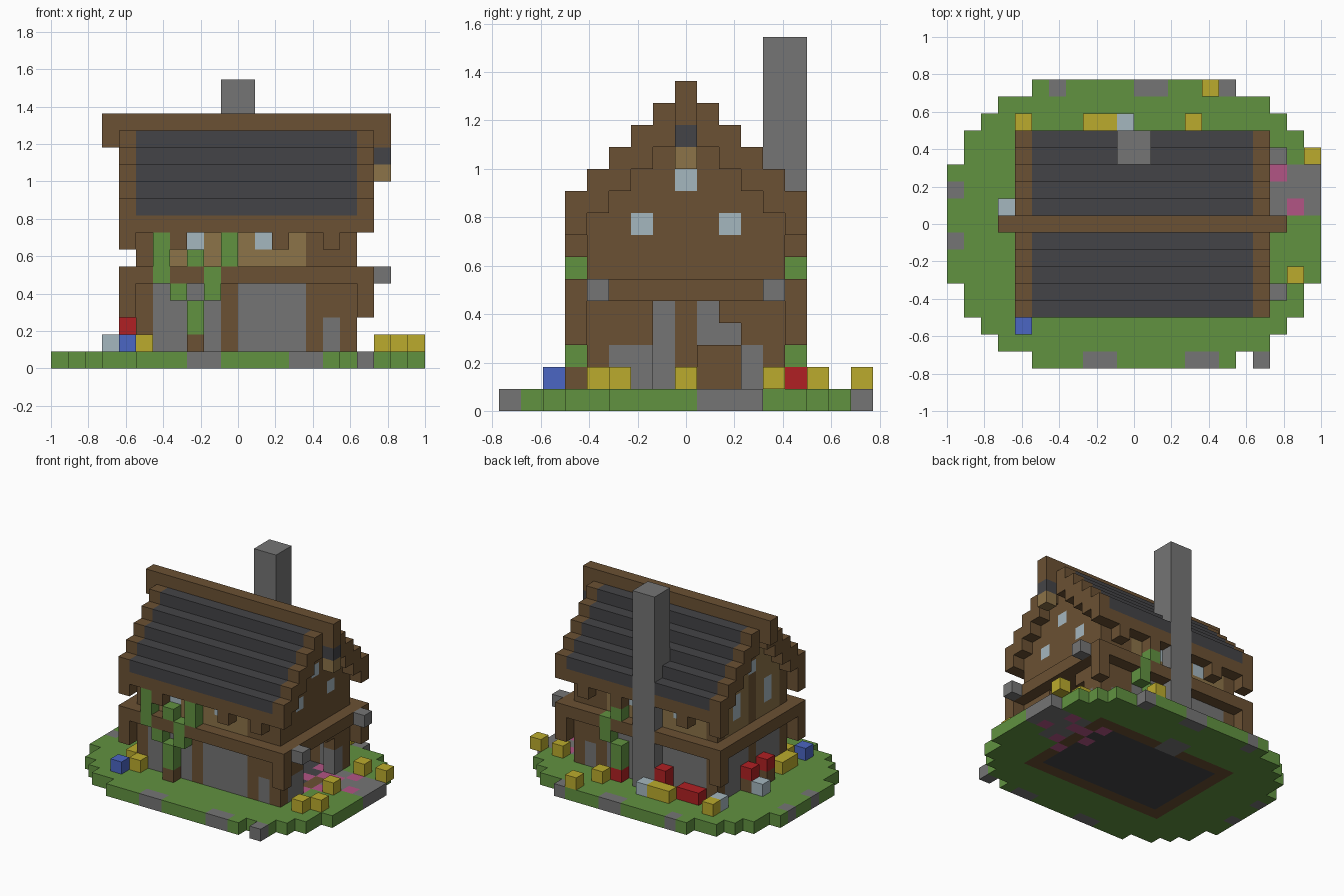
import bpy
import bmesh
from mathutils import Vector

if "Cube" in bpy.data.objects:
    bpy.data.objects.remove(bpy.data.objects["Cube"])

UNIT = 2 / 22
ORIGIN = Vector((-1, -8.5 * UNIT, 0))
COLOURS = {
    "grass green": "619240", "timber brown": "6b5133", "slate": "444447",
    "stone grey": "757575", "plaster tan": "8c7348", "glass blue": "a5b7bf",
    "yellow": "bbab2d", "red": "b02023", "blue": "4b66c3", "pink": "b25585",
}
GREEN, BROWN, SLATE, STONE, TAN, GLASS, YELLOW, RED, BLUE, PINK = range(10)


def linear(code):
    values = [int(code[n:n + 2], 16) / 255 for n in (0, 2, 4)]
    return [((v + .055) / 1.055) ** 2.4 if v > .04 else v / 12.92 for v in values] + [1]


materials = []
for name, code in COLOURS.items():
    mat = bpy.data.materials.new(name)
    mat.use_nodes = True
    mat.diffuse_color = linear(code)
    mat.node_tree.nodes["Principled BSDF"].inputs["Base Color"].default_value = linear(code)
    materials.append(mat)

cells = {}


def span(v):
    return range(v[0], v[1] + 1) if isinstance(v, tuple) else (v,)


def fill(part, colour, x, y, z):
    """Fill a block of grid cells; each range is inclusive."""
    for i in span(x):
        for j in span(y):
            for k in span(z):
                cells[i, j, k] = (part, colour)


def dots(part, colour, z, places):
    for i, j in places:
        fill(part, colour, i, j, z)


# Rounded lawn, mirrored front to back
for j in range(17):
    edge = min(j, 16 - j)
    inset = (5, 3, 2, 1, 1)[edge] if edge < 5 else 0
    fill("lawn", GREEN, (inset, 21 - inset), j, 0)
dots("lawn", STONE, 0, [(0, 7), (0, 10), (6, 16), (11, 16), (12, 16), (16, 16),
                        (8, 0), (9, 0), (14, 0), (15, 0), (18, 0)])
fill("path", STONE, (18, 19), (8, 11), 0)
fill("path", STONE, (20, 21), (9, 11), 0)
dots("path", PINK, 0, [(19, 11), (20, 9), (18, 10), (18, 8)])

# Foundation and floor
fill("foundation", BROWN, (5, 17), (4, 12), 0)
fill("floor", SLATE, (6, 16), (5, 11), 0)
dots("path", PINK, 0, [(17, 7), (17, 10), (16, 9), (16, 11)])

# Stone ground storey with timber posts on the long sides
for j in (4, 12):
    fill("stone_wall", STONE, (5, 17), j, (1, 4))
    for i in (5, 10, 15, 17):
        fill("wall_post", BROWN, i, j, (1, 4))
    fill("wall_post", BROWN, 16, j, (3, 4))

# End walls: closed on the left, doorway on the right
fill("stone_wall", STONE, 5, (5, 11), (1, 4))
fill("wall_post", BROWN, 5, 8, (1, 4))
fill("doorway_frame", BROWN, 17, (5, 11), (3, 4))
for j in (5, 6, 11):
    fill("doorway_base", STONE, 17, j, (1, 2))
for k, last in ((3, 10), (4, 9)):
    for j in range(7, last + 1):
        del cells[17, j, k]
fill("inner_counter", BROWN, 14, (9, 10), (1, 2))

# Upper floor with an overhanging beam ring and corner brackets
fill("upper_floor", BROWN, (5, 17), (4, 12), 5)
for j in (3, 13):
    fill("floor_beam", BROWN, (4, 18), j, 5)
for i in (4, 18):
    fill("floor_beam", BROWN, i, (3, 13), 5)
    for j in (3, 13):
        fill("corner_bracket", BROWN, i, j, (3, 4))

# Plaster upper storey
for j in (4, 12):
    fill("plaster_wall", TAN, (5, 17), j, (6, 8))
    for i in (5, 15, 16, 17):
        fill("upper_post", BROWN, i, j, (6, 8))
    for i in (8, 12):
        fill("window", GLASS, i, j, 7)
    outer = 3 if j == 4 else 13
    for i in (4, 7, 10, 13, 16):
        fill("rafter_end", BROWN, i, outer, 7)

# Gable walls rise to the underside of the stepped roof
for j in range(4, 13):
    top = 12 - abs(j - 8)
    fill("right_gable", BROWN, 17, j, (6, top))
    fill("left_gable", BROWN if j in (4, 8, 12) else TAN, 5, j, (6, top))
for j in (6, 10):
    fill("window", GLASS, 17, j, 8)
    fill("window", GLASS, 5, j, (7, 8))
for i in (5, 17):
    fill("window", GLASS, i, 8, 10)

# Stepped slate roof with timber verges, eaves and ridge
for j in range(3, 14):
    top = 14 - abs(j - 8)
    fill("roof_slates", SLATE, (5, 17), j, (top - 1, top))
    for i in (4, 18):
        fill("roof_verge", BROWN, i, j, (top - 1, top))
for j in (3, 13):
    fill("eave_board", BROWN, (4, 18), j, 8)
fill("ridge_beam", BROWN, (3, 19), 8, 14)
for i in (3, 19):
    fill("ridge_beam", BROWN, i, 8, 13)
fill("gable_ornament", SLATE, 19, 8, 12)
fill("gable_ornament", TAN, 19, 8, 11)

# Chimney and wall lanterns
fill("chimney", STONE, (10, 11), (12, 13), (0, 16))
for j in (4, 12):
    fill("lantern", STONE, 19, j, 5)

# Climbing vines
fill("vine_stump", BROWN, 8, 3, 1)
for i, k in ((8, (2, 3)), (7, 4), (9, (4, 5)), (8, 6), (6, (5, 7)), (10, (6, 7))):
    fill("front_vine", GREEN, i, 3, k)
for i, k in ((13, (2, 3)), (14, (4, 5)), (13, 6)):
    fill("back_vine", GREEN, i, 13, k)

# Flowers around the house
dots("flowers", YELLOW, 1, [(20, 5), (21, 12), (19, 4), (19, 8), (19, 12), (15, 16), (14, 14),
                            (8, 14), (9, 14), (4, 14), (4, 4), (4, 5), (5, 3)])
dots("flowers", GLASS, 1, [(10, 14), (3, 9), (4, 13)])
dots("flowers", BLUE, 1, [(4, 2)])
dots("flowers", RED, 1, [(6, 13), (7, 13), (13, 13), (9, 13)])
dots("flowers", RED, 2, [(9, 13), (4, 7), (4, 9)])
dots("flower_box", BROWN, 1, [(4, 7), (4, 9)])

# Turn each part into one mesh of its exposed faces
parts = {}
for cell, (part, colour) in cells.items():
    parts.setdefault(part, []).append((cell, colour))

for part, members in parts.items():
    bm = bmesh.new()
    for cell, colour in members:
        for axis in range(3):
            for side in (0, 1):
                step = [0, 0, 0]
                step[axis] = 2 * side - 1
                if tuple(c + s for c, s in zip(cell, step)) in cells:
                    continue
                corners = []
                for a, b in ((0, 0), (1, 0), (1, 1), (0, 1)):
                    p = Vector(cell)
                    p[axis] += side
                    p[(axis + 1) % 3] += a
                    p[(axis + 2) % 3] += b
                    corners.append(bm.verts.new(p * UNIT + ORIGIN))
                face = bm.faces.new(corners if side else corners[::-1])
                face.material_index = colour
    bmesh.ops.remove_doubles(bm, verts=bm.verts[:], dist=UNIT / 100)
    mesh = bpy.data.meshes.new(part)
    bm.to_mesh(mesh)
    bm.free()
    for mat in materials:
        mesh.materials.append(mat)
    bpy.context.collection.objects.link(bpy.data.objects.new(part, mesh))
